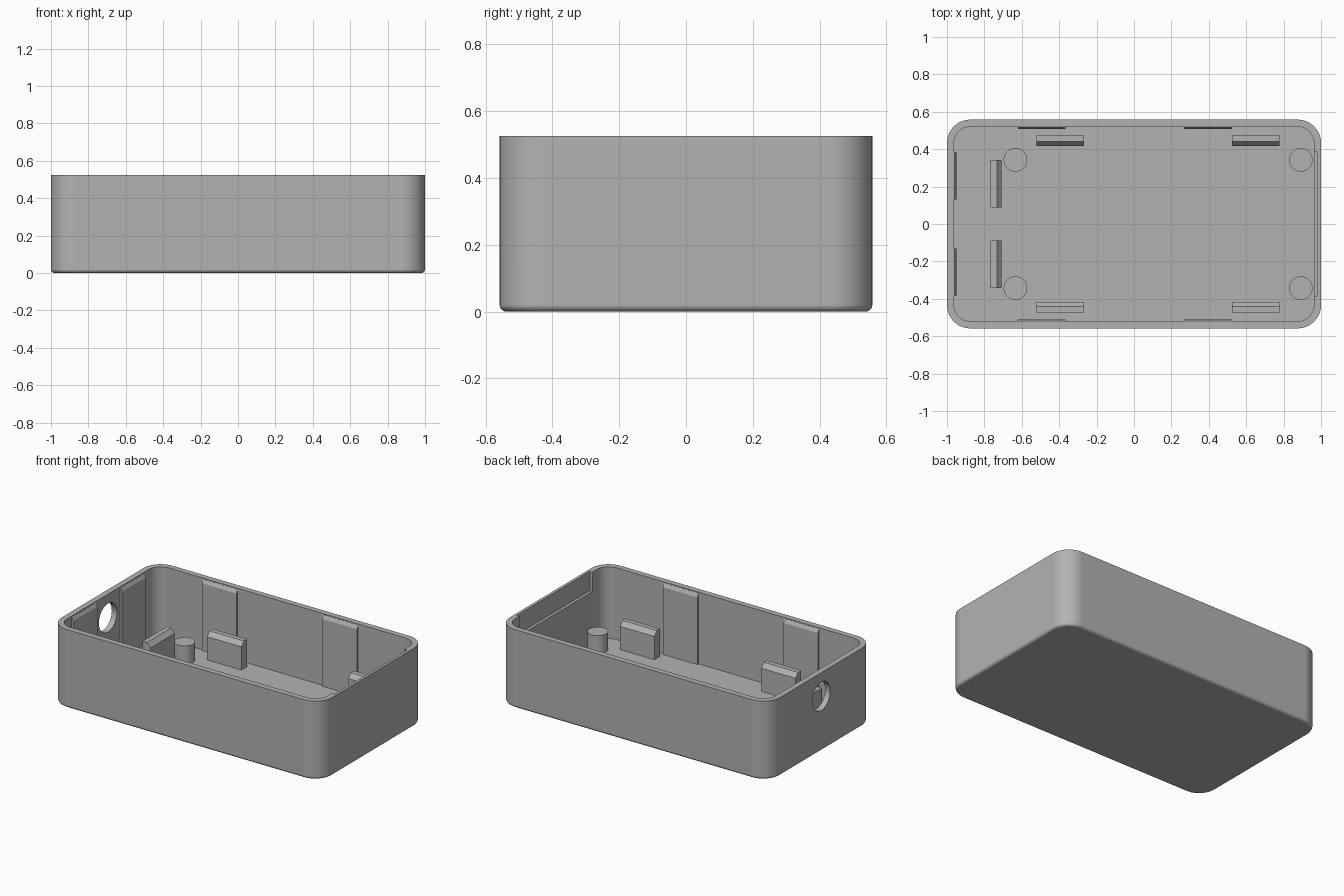
import bpy, bmesh, math
from mathutils import Vector

cube = bpy.data.objects.get("Cube")
if cube:
    bpy.data.objects.remove(cube, do_unlink=True)

GREY = (0.45, 0.45, 0.45, 1)
mat = bpy.data.materials.new("grey plastic")
mat.use_nodes = True
mat.diffuse_color = GREY
mat.node_tree.nodes["Principled BSDF"].inputs["Base Color"].default_value = GREY

HX, HY, TOP = 1.0, 0.558, 0.525   # outer half sizes and height
WALL, FLOOR = 0.038, 0.045
RADIUS, ROUND = 0.125, 0.02       # upright corners, bottom edge


def make_object(name, bm):
    bmesh.ops.recalc_face_normals(bm, faces=bm.faces)
    mesh = bpy.data.meshes.new(name)
    bm.to_mesh(mesh)
    bm.free()
    mesh.materials.append(mat)
    ob = bpy.data.objects.new(name, mesh)
    bpy.context.collection.objects.link(ob)
    return ob


def activate(ob):
    bpy.ops.object.select_all(action='DESELECT')
    ob.select_set(True)
    bpy.context.view_layer.objects.active = ob


def smooth(ob):
    activate(ob)
    bpy.ops.object.shade_smooth_by_angle(angle=math.radians(30))


def rounded_ring(bm, inset, z, radius, steps=12):
    """Loop of vertices around a rounded rectangle."""
    hx, hy = HX - inset - radius, HY - inset - radius
    ring = []
    for corner, (sx, sy) in enumerate([(1, 1), (-1, 1), (-1, -1), (1, -1)]):
        for i in range(steps + 1):
            a = (corner + i / steps) * math.pi / 2
            ring.append(bm.verts.new((sx * hx + radius * math.cos(a),
                                      sy * hy + radius * math.sin(a), z)))
    return ring


def prism(name, profile, origin, along, inward, length):
    """Extrude an (inward, z) profile along a wall direction."""
    bm = bmesh.new()
    o, a, n = (Vector((*v, 0)) for v in (origin, along, inward))
    verts = [bm.verts.new(o - a * length / 2 + n * d + Vector((0, 0, z)))
             for d, z in profile]
    face = bm.faces.new(verts)
    new = bmesh.ops.extrude_face_region(bm, geom=[face])["geom"]
    bmesh.ops.translate(bm, vec=a * length,
                        verts=[v for v in new if isinstance(v, bmesh.types.BMVert)])
    return make_object(name, bm)


def cylinder(name, radius, depth, location, turn_y=0):
    bm = bmesh.new()
    bmesh.ops.create_cone(bm, cap_ends=True, segments=48, radius1=radius,
                          radius2=radius, depth=depth)
    ob = make_object(name, bm)
    ob.location = location
    ob.rotation_euler.y = turn_y
    return ob


def cut(target, cutter):
    cutter.hide_render = True
    mod = target.modifiers.new("cut", 'BOOLEAN')
    mod.operation, mod.solver, mod.object = 'DIFFERENCE', 'EXACT', cutter
    activate(target)
    bpy.ops.object.modifier_apply(modifier=mod.name)
    bpy.data.objects.remove(cutter, do_unlink=True)


# Open case: rounded underside, outer wall, rim, inner wall, floor
bm = bmesh.new()
rings = []
for i in range(7):
    a = i / 6 * math.pi / 2
    inset = ROUND * (1 - math.sin(a))
    rings.append(rounded_ring(bm, inset, ROUND * (1 - math.cos(a)), RADIUS - inset))
rings.append(rounded_ring(bm, 0, TOP, RADIUS))
rings.append(rounded_ring(bm, WALL, TOP, RADIUS - WALL))
rings.append(rounded_ring(bm, WALL, FLOOR, RADIUS - WALL))
for low, high in zip(rings, rings[1:]):
    for i in range(len(low)):
        j = (i + 1) % len(low)
        bm.faces.new((low[i], low[j], high[j], high[i]))
bm.faces.new(rings[0])
bm.faces.new(rings[-1])
case = make_object("case", bm)

# Cable hole in one end, shallow slot at the rim of the other
cut(case, cylinder("hole_cutter", 0.095, 0.3, (-HX, 0, 0.367), math.pi / 2))
slot = [(0, 0.395), (0.1, 0.395), (0.1, 0.6), (0, 0.6)]
cut(case, prism("slot_cutter", slot, (HX - 0.019, 0), (0, 1), (-1, 0), 0.77))
smooth(case)
case.modifiers.new("even_shading", 'WEIGHTED_NORMAL').keep_sharp = True

# Thin wall pads and chamfered board supports
low = FLOOR - 0.01
pad = [(-0.01, low), (0.013, low), (0.013, 0.495), (0.001, 0.517), (-0.01, 0.517)]
block = [(0, low), (0.058, low), (0.058, 0.2), (0.033, 0.23), (0, 0.23)]
LENGTH = 0.254
for side, label in ((1, "back"), (-1, "front")):
    inward = (0, -side)
    for k, (pad_x, block_x) in enumerate([(-0.493, -0.393), (0.398, 0.652)], 1):
        prism(f"{label}_wall_pad_{k}", pad, (pad_x, side * (HY - WALL)),
              (1, 0), inward, LENGTH)
        prism(f"{label}_support_{k}", block, (block_x, side * 0.474),
              (1, 0), inward, LENGTH)
    prism(f"{label}_end_pad", pad, (-HX + WALL, side * 0.257), (0, 1), (1, 0), LENGTH)
    prism(f"{label}_end_support", block, (-0.766, side * 0.215), (0, 1), (1, 0), LENGTH)
    # Round posts
    for k, x in enumerate((-0.634, 0.892), 1):
        height = 0.165 - low
        smooth(cylinder(f"{label}_post_{k}", 0.063, height,
                        (x, side * 0.343, low + height / 2)))
